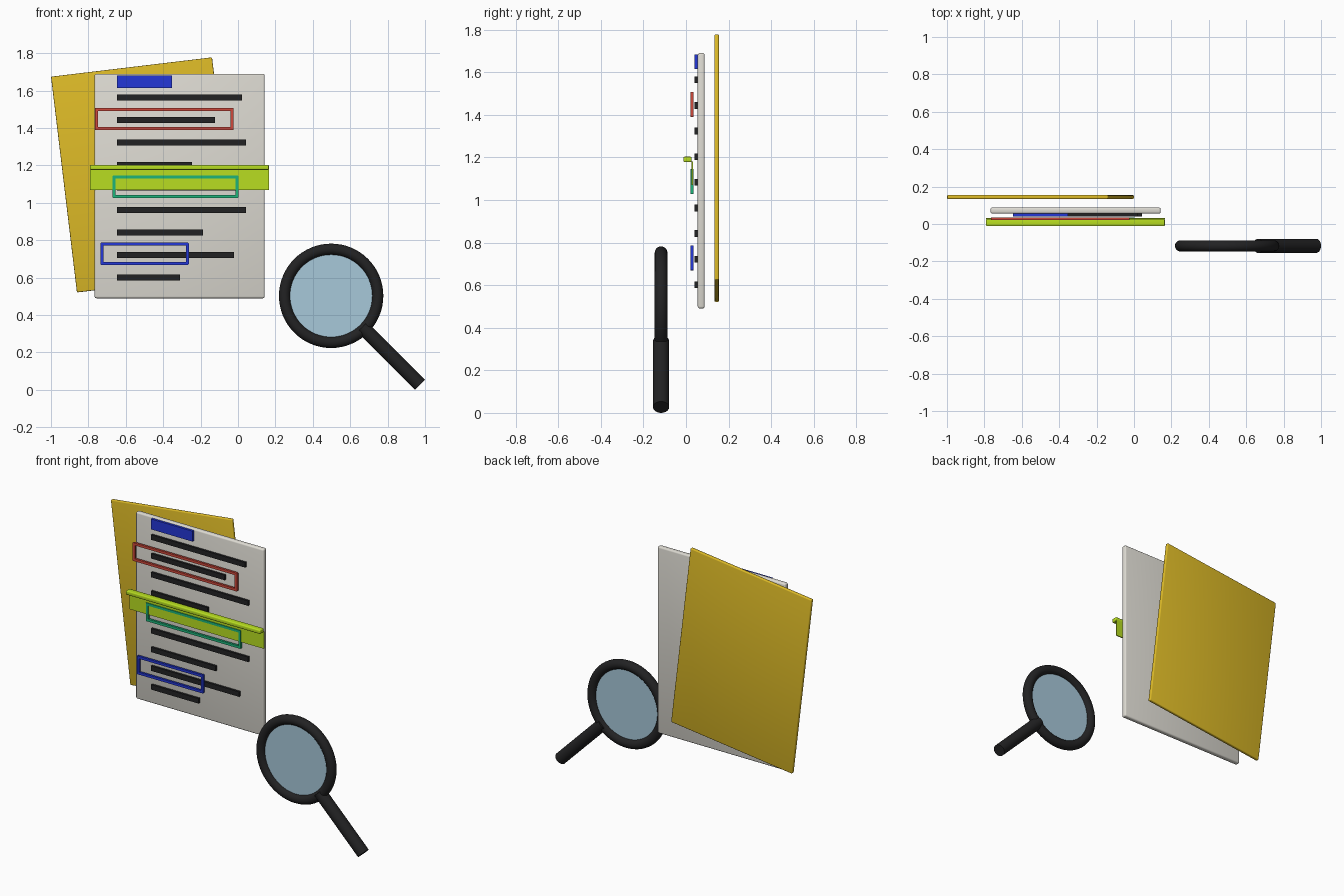
import bpy, bmesh, math
from mathutils import Matrix, Vector

if "Cube" in bpy.data.objects:
    bpy.data.objects.remove(bpy.data.objects["Cube"])


def mat(name, r, g, b):
    m = bpy.data.materials.new(name)
    m.diffuse_color = (r, g, b, 1)
    m.use_nodes = True
    m.node_tree.nodes["Principled BSDF"].inputs["Base Color"].default_value = m.diffuse_color
    return m


PAPER = mat("paper_grey", .73, .71, .65)
YELLOW = mat("folder_yellow", .72, .49, .02)
LIME = mat("highlighter_lime", .48, .73, .015)
RED = mat("marker_red", .62, .065, .043)
GREEN = mat("marker_green", .012, .456, .195)
BLUE = mat("ink_blue", .017, .038, .68)
BLACK = mat("near_black", .016, .016, .017)
GLASS = mat("lens_blue", .39, .58, .70)


def finish(bm, name, material, smooth=False):
    bmesh.ops.recalc_face_normals(bm, faces=bm.faces)
    me = bpy.data.meshes.new(name)
    bm.to_mesh(me)
    bm.free()
    me.materials.append(material)
    ob = bpy.data.objects.new(name, me)
    bpy.context.collection.objects.link(ob)
    if smooth:
        bpy.context.view_layer.objects.active = ob
        ob.select_set(True)
        bpy.ops.object.shade_smooth_by_angle(angle=math.radians(40))
        ob.select_set(False)
    return ob


def box(name, material, x, y, z, bevel=0):
    """Box from (min, max) pairs, centred on its own origin."""
    c = [(a + b) / 2 for a, b in (x, y, z)]
    s = [b - a for a, b in (x, y, z)]
    bm = bmesh.new()
    bmesh.ops.create_cube(bm, size=1, matrix=Matrix.Diagonal((*s, 1)))
    if bevel:
        bmesh.ops.bevel(bm, geom=bm.edges[:], offset=bevel, segments=3,
                        profile=0.5, affect='EDGES')
    ob = finish(bm, name, material, bool(bevel))
    ob.location = c
    return ob


def frame(name, material, x, z, t=.016, y=(.022, .036)):
    """Rectangular outline with a square section."""
    bm = bmesh.new()
    rings = []
    for inset, yy in ((0, y[0]), (t, y[0]), (t, y[1]), (0, y[1])):
        a, b, c, d = x[0] + inset, x[1] - inset, z[0] + inset, z[1] - inset
        rings.append([bm.verts.new((px, yy, pz))
                      for px, pz in ((a, c), (b, c), (b, d), (a, d))])
    for i in range(4):
        p, q = rings[i], rings[(i + 1) % 4]
        for j in range(4):
            k = (j + 1) % 4
            bm.faces.new((p[j], p[k], q[k], q[j]))
    corners = [e for e in bm.edges if abs(e.verts[0].co.y - e.verts[1].co.y) > .01
               and min(abs(e.verts[0].co.x - v) for v in x) < 1e-5]
    bmesh.ops.bevel(bm, geom=corners, offset=.004, segments=2, profile=.5,
                    affect='EDGES')
    finish(bm, name, material)


def cylinder(name, material, start, end, r, seg=32):
    start, end = Vector(start), Vector(end)
    d = end - start
    bm = bmesh.new()
    bmesh.ops.create_cone(bm, cap_ends=True, segments=seg, radius1=r, radius2=r,
                          depth=d.length)
    ob = finish(bm, name, material, True)
    ob.rotation_euler = d.to_track_quat('Z', 'Y').to_euler()
    ob.location = (start + end) / 2
    return ob


# Folder tilted behind the page
folder = box("folder", YELLOW, (-.9335, -.0665), (.133, .155), (.5685, 1.7305), .006)
folder.rotation_euler.y = -math.radians(6.85)

# Page with heading and text bars
box("page", PAPER, (-.767, .143), (.055, .088), (.49, 1.69), .01)
box("heading_block", BLUE, (-.647, -.353), (.041, .056), (1.615, 1.682))
ends = (.021, -.123, .043, -.246, .0, .043, -.187, -.021, -.31)
for i, e in enumerate(ends):
    z = 1.564 - .1203 * i
    box(f"text_bar_{i + 1}", BLACK, (-.647, e), (.041, .056), (z - .016, z + .016))

# Marker outlines
frame("red_outline", RED, (-.765, -.023), (1.389, 1.507))
frame("green_outline", GREEN, (-.671, .003), (1.027, 1.145))
frame("blue_outline", BLUE, (-.735, -.263), (.669, .787))

# Reading ruler: flat strip with a raised rail
box("ruler_strip", LIME, (-.791, .165), (.026, .032), (1.07, 1.18))
box("ruler_rail", LIME, (-.791, .165), (-.012, .027), (1.177, 1.203), .006)

# Magnifier: ring, lens and handle
CX, CY, CZ = .498, -.117, .503
R, r, N, M = .249, .03, 64, 20
bm = bmesh.new()
grid = []
for i in range(N):
    a = 2 * math.pi * i / N
    row = []
    for j in range(M):
        b = 2 * math.pi * j / M
        d = R + r * math.cos(b)
        row.append(bm.verts.new((d * math.cos(a), r * math.sin(b), d * math.sin(a))))
    grid.append(row)
for i in range(N):
    for j in range(M):
        p, q, k = grid[i], grid[(i + 1) % N], (j + 1) % M
        bm.faces.new((p[j], q[j], q[k], p[k]))
ring = finish(bm, "magnifier_ring", BLACK, True)
ring.location = (CX, CY, CZ)
cylinder("magnifier_lens", GLASS, (CX, CY - .006, CZ), (CX, CY + .006, CZ), .235, 64)
cylinder("magnifier_handle", BLACK, (.664, CY, .337), (.973, CY, .027), .038)
